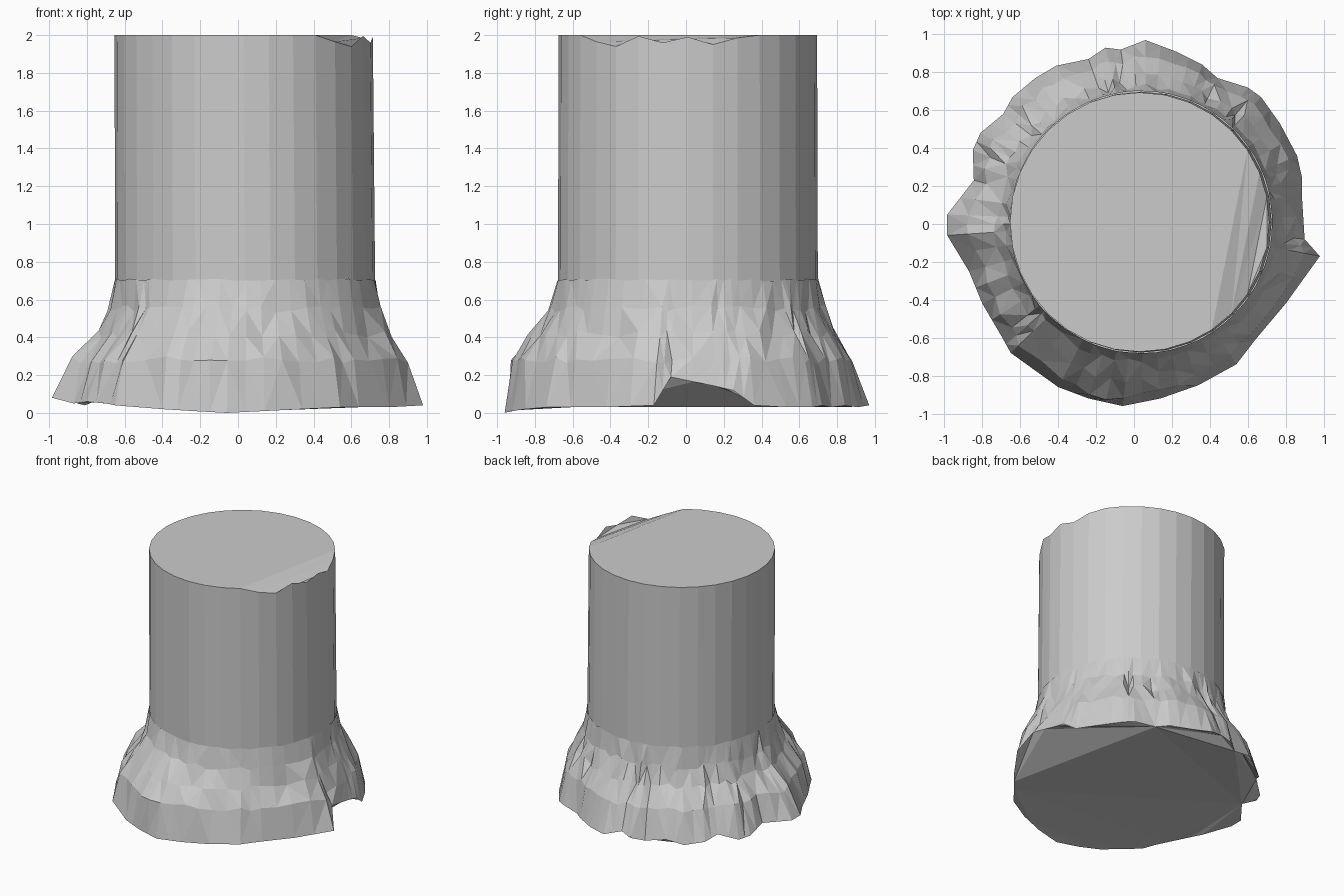
import bpy, bmesh, math, random
from mathutils import Vector

if "Cube" in bpy.data.objects:
    bpy.data.objects.remove(bpy.data.objects["Cube"])

random.seed(4)
CX, CY = 0.03, 0.01


def circle_point(a, r, z):
    return Vector((CX + r * math.cos(a), CY + r * math.sin(a), z))


def bridge(bm, low, high):
    n = len(low)
    for i in range(n):
        j = (i + 1) % n
        bm.faces.new((low[i], low[j], high[j], high[i]))


def finish(bm, name):
    bmesh.ops.triangulate(bm, faces=bm.faces[:])
    bm.normal_update()
    mesh = bpy.data.meshes.new(name)
    bm.to_mesh(mesh)
    bm.free()
    bpy.context.collection.objects.link(bpy.data.objects.new(name, mesh))


# Trunk: faceted cylinder whose right-hand top edge is chipped
N = 32
chip = {-4: 1.965, -3: 1.94, -2: 1.995, -1: 1.96, 0: 1.99, 1: 1.95, 2: 1.985}
bm = bmesh.new()
low, top = [], []
for i in range(-5, N - 5):
    a = math.tau * i / N
    foot = circle_point(a, 0.688, 0.69)
    foot.x += 0.008
    low.append(bm.verts.new(foot))
    top.append(bm.verts.new(circle_point(a, 0.684, chip.get(i, 2.0))))
bridge(bm, low, top)
bm.faces.new(top[8:] + top[:1])
bm.faces.new(top[:9])
finish(bm, "trunk")

# Root flare: ragged ground outline blended up into the trunk circle
rim = [(0.98, -0.17, 0.04), (0.90, -0.08, 0.19), (0.885, 0.16, 0.14),
       (0.885, 0.25, 0.12), (0.86, 0.36, 0.04), (0.77, 0.53, 0.03),
       (0.67, 0.67, 0.03), (0.60, 0.72, 0.04), (0.44, 0.77, 0.03),
       (0.36, 0.84, 0.04), (0.22, 0.91, 0.03), (0.06, 0.97, 0.04),
       (-0.07, 0.92, 0.08), (-0.15, 0.93, 0.05), (-0.24, 0.87, 0.03),
       (-0.41, 0.835, 0.07), (-0.52, 0.77, 0.03), (-0.64, 0.67, 0.05),
       (-0.69, 0.58, 0.09), (-0.81, 0.48, 0.04), (-0.85, 0.39, 0.05),
       (-0.845, 0.23, 0.09), (-0.985, 0.05, 0.08), (-0.985, -0.06, 0.08),
       (-0.87, -0.25, 0.05), (-0.80, -0.42, 0.06), (-0.70, -0.59, 0.05),
       (-0.65, -0.68, 0.04), (-0.40, -0.86, 0.02), (-0.24, -0.92, 0.01),
       (-0.06, -0.96, 0.00), (0.14, -0.92, 0.01), (0.34, -0.85, 0.02),
       (0.54, -0.74, 0.03), (0.64, -0.61, 0.03), (0.80, -0.42, 0.03)]
# add a midpoint to every span so the bark breaks into narrow facets
pts = []
for p, q in zip(rim, rim[1:] + rim[:1]):
    p, q = Vector(p), Vector(q)
    pts += [p, (p + q) / 2]

bm = bmesh.new()
# height, flare, extra bulge at the front, extra on the right, roughness
levels = [(0.28, 0.71, 0.19, 0.02, 0.06), (0.42, 0.31, 0.24, 0.06, 0.08),
          (0.55, 0.10, 0.06, 0.02, 0.05), (0.705, 0.005, 0.0, 0.0, 0.005)]
rings = [[bm.verts.new(p) for p in pts]]
for z, flare, bulge, right, rough in levels:
    ring = []
    for p in pts:
        a = math.atan2(p.y - CY, p.x - CX)
        front = math.exp(-((a + math.radians(105)) / 0.6) ** 2)
        f = flare + bulge * front + right * math.cos(a)
        f = max(0.0, f + random.uniform(-rough, rough))
        base = circle_point(a, 0.69, 0)
        base.x += 0.008
        v = base.lerp(Vector((p.x, p.y, 0)), f)
        v.z = z + random.uniform(-1, 1) * (0.02 if z < 0.6 else 0.006)
        ring.append(bm.verts.new(v))
    rings.append(ring)
for a, b in zip(rings, rings[1:]):
    bridge(bm, a, b)

# Underside: broad facets spanning the ragged rim
bm.faces.new(rings[0][::-1])
finish(bm, "root_flare")
